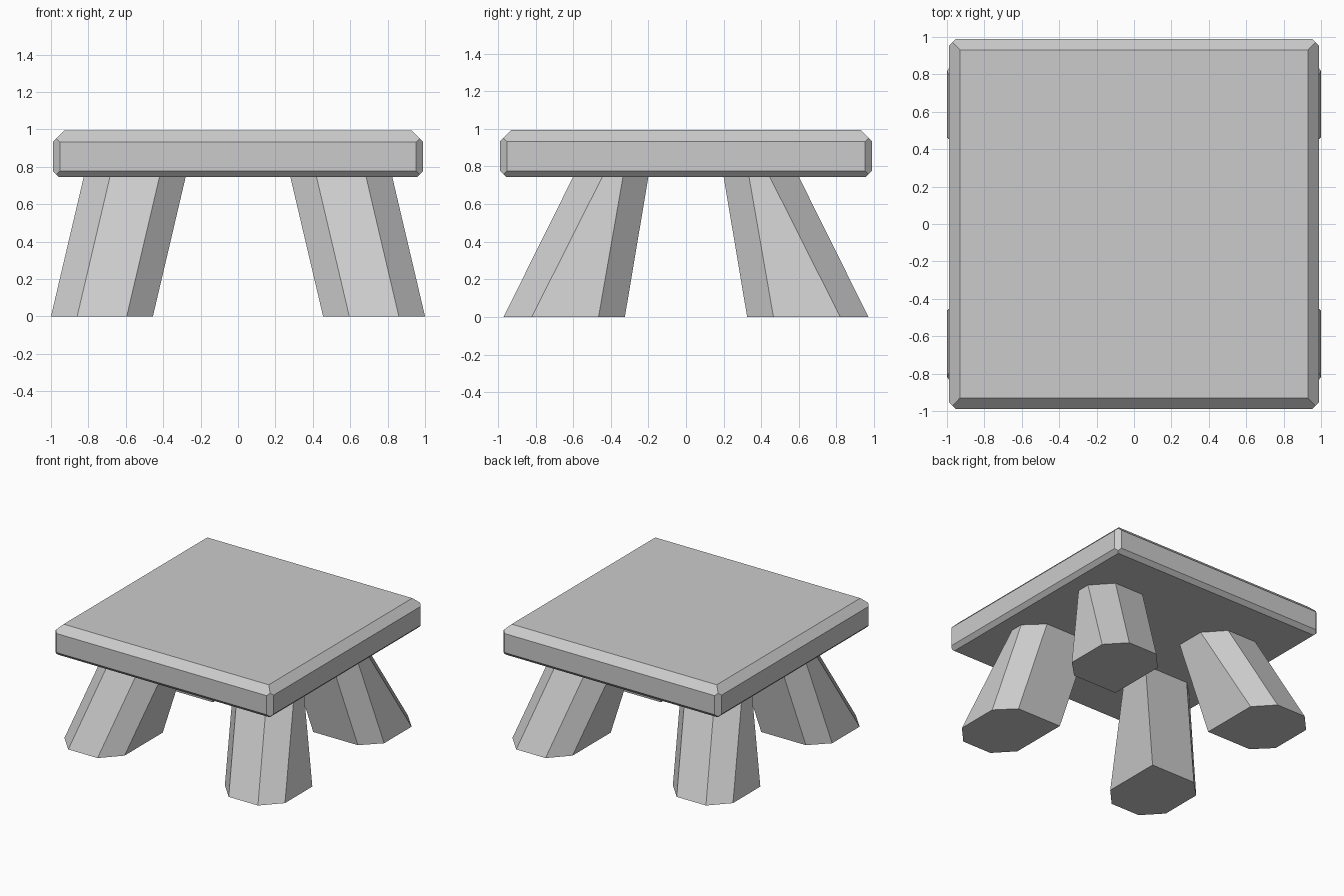
import bpy, bmesh
from mathutils import Vector

if "Cube" in bpy.data.objects:
    bpy.data.objects.remove(bpy.data.objects["Cube"])

stone = bpy.data.materials.new("grey stone")
stone.diffuse_color = (0.6, 0.6, 0.6, 1)
stone.use_nodes = True
stone.node_tree.nodes["Principled BSDF"].inputs["Base Color"].default_value = stone.diffuse_color


def finish(name, bm):
    bmesh.ops.recalc_face_normals(bm, faces=bm.faces)
    mesh = bpy.data.meshes.new(name)
    bm.to_mesh(mesh)
    bm.free()
    mesh.materials.append(stone)
    bpy.context.collection.objects.link(bpy.data.objects.new(name, mesh))


def slice_off(bm, point, normal):
    """Cut away everything beyond a plane and cap the hole."""
    geom = bm.verts[:] + bm.edges[:] + bm.faces[:]
    bmesh.ops.bisect_plane(bm, geom=geom, plane_co=point, plane_no=normal, clear_outer=True)
    bmesh.ops.holes_fill(bm, edges=[e for e in bm.edges if e.is_boundary], sides=0)


# Table top: a slab with planed edges and corners
HALF, LOW, HIGH = 0.99, 0.745, 0.993
bm = bmesh.new()
bmesh.ops.create_cube(bm, size=1)
for v in bm.verts:
    v.co = (v.co.x * 2 * HALF, v.co.y * 2 * HALF, HIGH if v.co.z > 0 else LOW)
for side in (Vector((1, 0, 0)), Vector((-1, 0, 0)), Vector((0, 1, 0)), Vector((0, -1, 0))):
    slice_off(bm, side * (HALF - 0.06) + Vector((0, 0, HIGH)), side + Vector((0, 0, 1)))
    slice_off(bm, side * (HALF - 0.032) + Vector((0, 0, LOW)), side - Vector((0, 0, 1)))
for sx in (-1, 1):
    for sy in (-1, 1):
        slice_off(bm, (sx * HALF, sy * (HALF - 0.037), 0), (sx, sy, 0))
finish("table_top", bm)


def leg_ring(x, y):
    """Section with three trimmed corners and a square inner corner.
    x and y each hold inner, inner trim, outer trim and outer positions."""
    return [(x[0], y[0]), (x[2], y[0]), (x[3], y[1]), (x[3], y[2]),
            (x[2], y[3]), (x[1], y[3]), (x[0], y[2])]


# Splayed legs, mirrored to the four corners
foot = leg_ring((0.455, 0.595, 0.86, 1.0), (0.325, 0.465, 0.82, 0.97))
head = leg_ring((0.28, 0.42, 0.685, 0.825), (0.20, 0.335, 0.445, 0.60))
for sx, side in ((-1, "left"), (1, "right")):
    for sy, end in ((-1, "front"), (1, "back")):
        bm = bmesh.new()
        low = [bm.verts.new((x * sx, y * sy, 0)) for x, y in foot]
        top = [bm.verts.new((x * sx, y * sy, LOW)) for x, y in head]
        bm.faces.new(low)
        bm.faces.new(top)
        for i in range(len(low)):
            j = (i + 1) % len(low)
            bm.faces.new((low[i], low[j], top[j], top[i]))
        finish(f"{end}_{side}_leg", bm)
